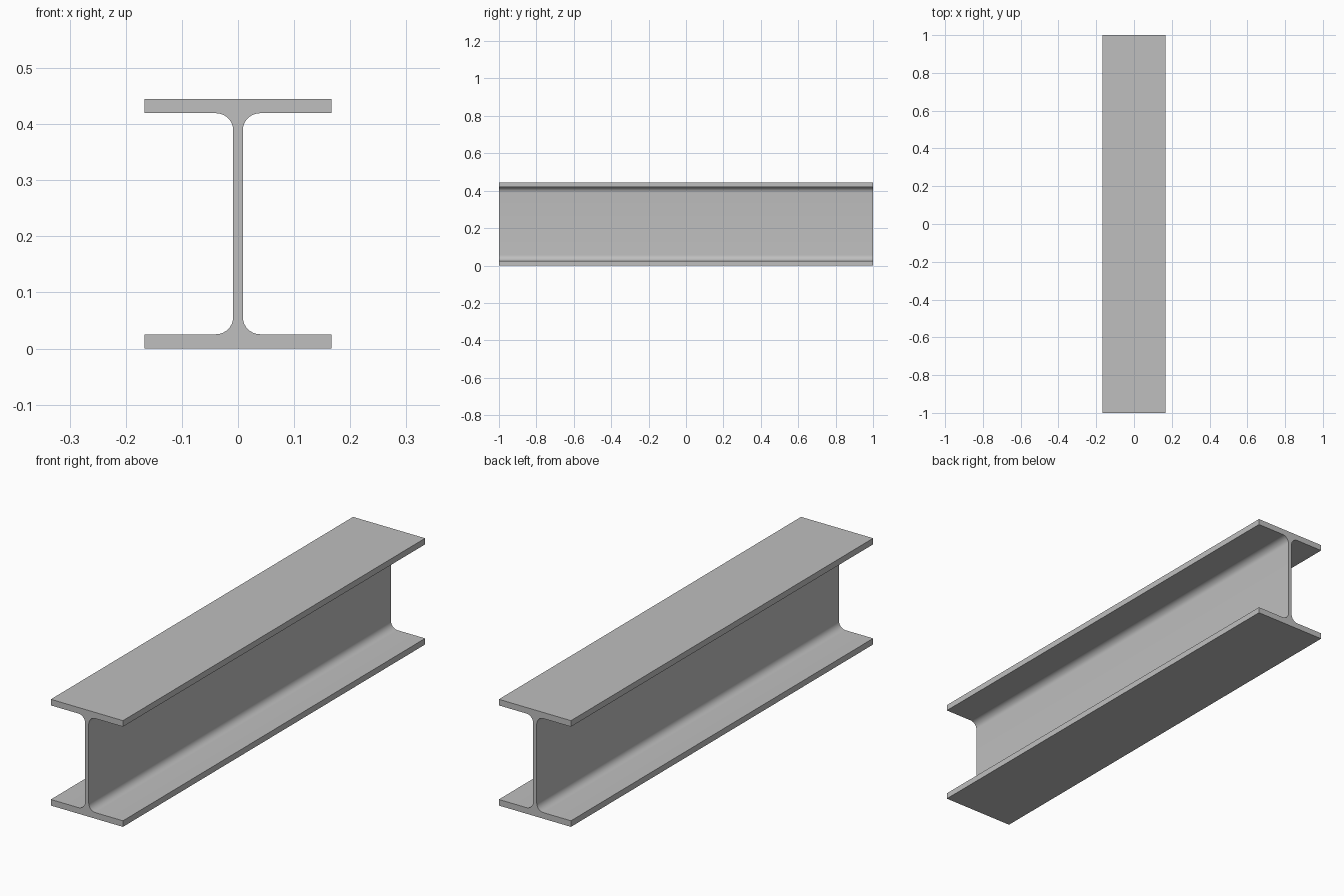
import bpy, bmesh, math
from mathutils import Vector

cube = bpy.data.objects.get("Cube")
if cube:
    bpy.data.objects.remove(cube, do_unlink=True)

# Beam dimensions
LENGTH = 2.0
HEIGHT = 0.445
HALF_WIDTH = 0.167
FLANGE = 0.0255
HALF_WEB = 0.0085
FILLET = 0.031
STEPS = 10

# Steel colour
steel = bpy.data.materials.new("steel grey")
steel.use_nodes = True
colour = (0.52, 0.52, 0.52, 1)
steel.diffuse_color = colour
steel.node_tree.nodes["Principled BSDF"].inputs["Base Color"].default_value = colour

# Upper right quarter of the section: flange edge, then fillet into the web
half = HEIGHT / 2
under = half - FLANGE
quarter = [(HALF_WIDTH, half), (HALF_WIDTH, under)]
for i in range(STEPS + 1):
    a = math.pi / 2 * (1 + i / STEPS)
    quarter.append((HALF_WEB + FILLET + FILLET * math.cos(a),
                    under - FILLET + FILLET * math.sin(a)))

# Mirror the quarter downwards, then across
right_side = quarter + [(x, -z) for x, z in reversed(quarter)]
section = right_side + [(-x, z) for x, z in reversed(right_side)]

# Extrude the section along the beam
bm = bmesh.new()
cap = bm.faces.new([bm.verts.new((x, -LENGTH / 2, z + half)) for x, z in section])
end = bmesh.ops.extrude_face_region(bm, geom=[cap], use_keep_orig=True)["geom"]
bmesh.ops.translate(bm, vec=Vector((0, LENGTH, 0)),
                    verts=[v for v in end if isinstance(v, bmesh.types.BMVert)])
bmesh.ops.recalc_face_normals(bm, faces=bm.faces[:])

mesh = bpy.data.meshes.new("i_beam")
bm.to_mesh(mesh)
bm.free()
mesh.materials.append(steel)
beam = bpy.data.objects.new("i_beam", mesh)
bpy.context.collection.objects.link(beam)

# Smooth fillets, sharp flange edges
bpy.ops.object.select_all(action='DESELECT')
beam.select_set(True)
bpy.context.view_layer.objects.active = beam
bpy.ops.object.shade_smooth_by_angle(angle=math.radians(30))
